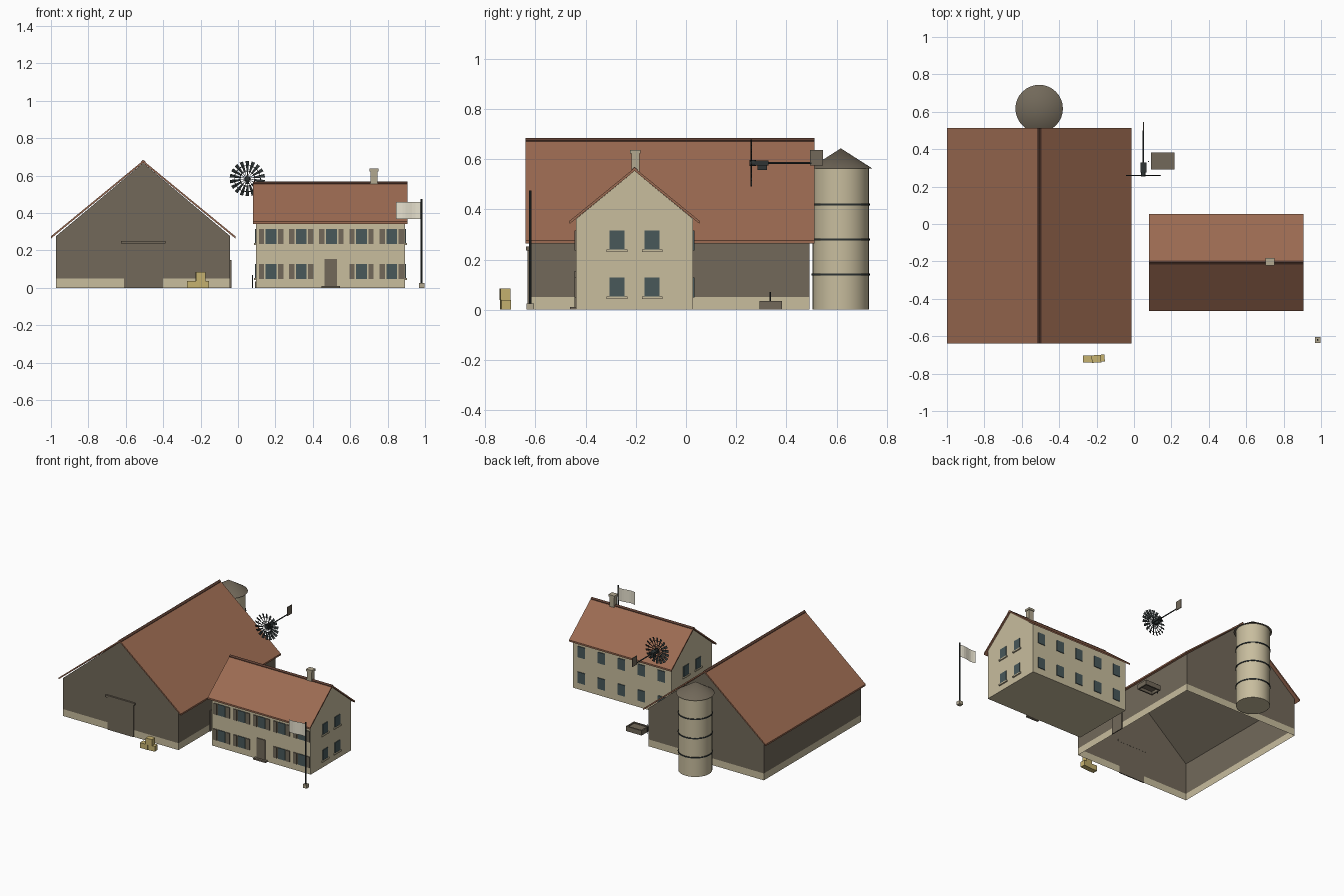
import bpy, bmesh, math
from mathutils import Matrix, Vector

if "Cube" in bpy.data.objects:
    bpy.data.objects.remove(bpy.data.objects["Cube"])


def mat(name, r, g, b):
    m = bpy.data.materials.new(name)
    lin = lambda c: (c / 255 / 12.92) if c < 11 else ((c / 255 + 0.055) / 1.055) ** 2.4
    m.diffuse_color = (lin(r), lin(g), lin(b), 1)
    m.use_nodes = True
    m.node_tree.nodes["Principled BSDF"].inputs["Base Color"].default_value = m.diffuse_color
    return m


CREAM = mat("cream_wall", 200, 189, 158)
WOOD = mat("weathered_wood", 114, 105, 90)
ROOF = mat("red_brown_roof", 156, 107, 82)
RIDGE = mat("dark_ridge", 92, 62, 50)
GLASS = mat("window_glass", 72, 88, 90)
METAL = mat("dark_metal", 46, 52, 52)
STRAW = mat("straw", 198, 178, 112)
STONE = mat("chimney_stone", 178, 168, 144)
CLOTH = mat("flag_cloth", 246, 240, 220)


def finish(name, bm, *mats, smooth=False):
    bmesh.ops.recalc_face_normals(bm, faces=bm.faces)
    me = bpy.data.meshes.new(name)
    bm.to_mesh(me)
    bm.free()
    for m in mats:
        me.materials.append(m)
    ob = bpy.data.objects.new(name, me)
    bpy.context.collection.objects.link(ob)
    if smooth:
        bpy.ops.object.select_all(action='DESELECT')
        ob.select_set(True)
        bpy.context.view_layer.objects.active = ob
        bpy.ops.object.shade_smooth_by_angle(angle=math.radians(35))
    return ob


def add_box(bm, x, y, z, turn=0):
    """Box from (min, max) ranges, optionally turned about its own z axis."""
    c = Vector((sum(x) / 2, sum(y) / 2, sum(z) / 2))
    s = Matrix.Diagonal((x[1] - x[0], y[1] - y[0], z[1] - z[0], 1))
    bmesh.ops.create_cube(bm, size=1, matrix=Matrix.Translation(c) @ Matrix.Rotation(turn, 4, 'Z') @ s)


def boxes(name, m, *specs):
    bm = bmesh.new()
    for s in specs:
        add_box(bm, *s)
    return finish(name, bm, m)


def rod(name, m, a, b, r, r2=None, n=12):
    a, b = Vector(a), Vector(b)
    bm = bmesh.new()
    rot = (b - a).to_track_quat('Z', 'Y').to_matrix().to_4x4()
    bmesh.ops.create_cone(bm, cap_ends=True, segments=n, radius1=r, radius2=r if r2 is None else r2,
                          depth=(b - a).length, matrix=Matrix.Translation((a + b) / 2) @ rot)
    return finish(name, bm, m, smooth=True)


def prism(profile, axis, lo, hi):
    """Extrude a (horizontal, z) profile along 'x' or 'y'."""
    bm = bmesh.new()
    place = (lambda p: (p[0], lo, p[1])) if axis == 'y' else (lambda p: (lo, p[0], p[1]))
    f = bm.faces.new([bm.verts.new(place(p)) for p in profile])
    out = bmesh.ops.extrude_face_region(bm, geom=[f])
    d = (0, hi - lo, 0) if axis == 'y' else (hi - lo, 0, 0)
    bmesh.ops.translate(bm, vec=d, verts=[v for v in out['geom'] if isinstance(v, bmesh.types.BMVert)])
    return bm


def gable(c, w, wall, top):
    return [(c - w, 0), (c + w, 0), (c + w, wall), (c, top), (c - w, wall)]


def chevron(c, w, eave, top, t):
    return [(c - w, eave), (c, top), (c + w, eave), (c + w, eave - t), (c, top - t), (c - w, eave - t)]


# Barn: open-bottomed shell with a pale base band
BX = -0.507
bm = prism(gable(BX, 0.465, 0.277, 0.668), 'y', -0.625, 0.492)
bmesh.ops.recalc_face_normals(bm, faces=bm.faces)
bmesh.ops.delete(bm, geom=[f for f in bm.faces if f.normal.z < -0.9], context='FACES_ONLY')
bmesh.ops.bisect_plane(bm, geom=bm.verts[:] + bm.edges[:] + bm.faces[:], plane_co=(0, 0, 0.05), plane_no=(0, 0, 1))
for f in bm.faces:
    f.material_index = 1 if f.calc_center_median().z < 0.05 else 0
finish("barn_walls", bm, WOOD, CREAM)
finish("barn_roof", prism(chevron(BX, 0.493, 0.276, 0.681, 0.012), 'y', -0.64, 0.513), ROOF)
finish("barn_ridge_cap", prism(chevron(BX, 0.012, 0.674, 0.685, 0.008), 'y', -0.64, 0.513), RIDGE)
boxes("barn_sliding_door", WOOD, ((-0.61, -0.40), (-0.631, -0.624), (0, 0.235)))
boxes("barn_door_track", WOOD, ((-0.625, -0.388), (-0.637, -0.624), (0.236, 0.251)))
boxes("barn_side_door", WOOD, ((-0.043, -0.036), (-0.27, -0.17), (0, 0.15)))

# Silo with hoops and a conical cap
SY = 0.617
rod("silo_body", CREAM, (BX, SY, 0), (BX, SY, 0.565), 0.112, n=32)
rod("silo_cap", WOOD, (BX, SY, 0.562), (BX, SY, 0.643), 0.127, 0, n=32)
for i, z in enumerate((0.14, 0.28, 0.42)):
    rod(f"silo_hoop_{i + 1}", METAL, (BX, SY, z - 0.004), (BX, SY, z + 0.004), 0.116, n=32)

# House
HY, Y0, Y1, X0, X1 = -0.205, -0.438, 0.028, 0.096, 0.893
finish("house_walls", prism(gable(HY, Y1 - HY, 0.362, 0.553), 'x', X0, X1), CREAM)
finish("house_roof", prism(chevron(HY, 0.259, 0.354, 0.565, 0.012), 'x', 0.08, 0.905), ROOF)
finish("house_ridge_cap", prism(chevron(HY - 0.0, 0.011, 0.56, 0.569, 0.008), 'x', 0.08, 0.905), RIDGE)
boxes("chimney", STONE, ((0.709, 0.747), (-0.218, -0.186), (0.5, 0.622)),
      ((0.704, 0.752), (-0.223, -0.181), (0.622, 0.637)))

# Windows, shutters and sills
glass, shutters, sills = [], [], []
for z in ((0.048, 0.128), (0.235, 0.315)):
    for i in range(5):
        x = 0.177 + 0.1612 * i
        glass.append(((x - 0.029, x + 0.029), (Y1 - 0.002, Y1 + 0.005), z))
        if i == 2 and z[0] < 0.1:
            continue
        glass.append(((x - 0.029, x + 0.029), (Y0 - 0.005, Y0 + 0.002), z))
        for s in (-1, 1):
            c = x + s * 0.051
            shutters.append(((c - 0.014, c + 0.014), (Y0 - 0.007, Y0 + 0.002), z))
    for y in (HY - 0.07, HY + 0.07):
        for xw, s in ((X0, -1), (X1, 1)):
            glass.append((sorted((xw - 0.002 * s, xw + 0.005 * s)), (y - 0.03, y + 0.03), (z[0] + 0.005, z[1])))
            sills.append((sorted((xw - 0.002 * s, xw + 0.01 * s)), (y - 0.041, y + 0.041),
                          (z[0] - 0.005, z[0] + 0.004)))
boxes("window_panes", GLASS, *glass)
boxes("shutters", WOOD, *shutters)
boxes("window_sills", CREAM, *sills)
boxes("front_door", WOOD, ((0.462, 0.53), (Y0 - 0.007, Y0 + 0.002), (0.01, 0.155)))
boxes("door_step", WOOD, ((0.446, 0.545), (-0.462, Y0 + 0.002), (0, 0.011)))

# Wind wheel: 18 blades, spokes, ring, hub, gearbox and tail vane
WX, WY, WZ = 0.05, 0.26, 0.584
bm = bmesh.new()
for i in range(18):
    m = Matrix.Translation((WX, WY, WZ)) @ Matrix.Rotation(math.tau * i / 18, 4, 'Y')
    tilt = 0.003
    pts = ((-0.004, tilt, 0.036), (0.004, -tilt, 0.036), (0.0095, -tilt, 0.094), (-0.0095, tilt, 0.094))
    bm.faces.new([bm.verts.new(m @ Vector(p)) for p in pts])
    bmesh.ops.create_cube(bm, size=1, matrix=m @ Matrix.Translation((0, 0, 0.025)) @ Matrix.Diagonal((0.003, 0.003, 0.05, 1)))
finish("wind_wheel_blades", bm, METAL)
for r in (0.04, 0.07):
    bpy.ops.mesh.primitive_torus_add(major_segments=36, minor_segments=6, major_radius=r, minor_radius=0.002,
                                     location=(WX, WY, WZ), rotation=(math.pi / 2, 0, 0))
    ring = bpy.context.object
    ring.name = "wind_wheel_ring"
    ring.data.materials.append(METAL)
rod("wind_wheel_hub", METAL, (WX, WY - 0.006, WZ), (WX, WY + 0.02, WZ), 0.012)
boxes("wind_gearbox", METAL, ((WX - 0.016, WX + 0.016), (0.275, 0.328), (0.575, 0.594)),
      ((WX - 0.009, WX + 0.009), (0.285, 0.322), (0.556, 0.575)))
rod("wind_tail_rod", METAL, (WX, WY, WZ), (WX, 0.5, WZ), 0.004, n=8)
boxes("wind_tail_vane", WOOD, ((WX - 0.003, WX + 0.003), (0.495, 0.546), (0.574, 0.637)))

# Flagpole and gently waving flag
PX, PY = 0.982, -0.62
boxes("flagpole_base", STONE, ((PX - 0.015, PX + 0.015), (PY - 0.015, PY + 0.015), (0, 0.025)))
rod("flagpole", METAL, (PX, PY, 0.02), (PX, PY, 0.475), 0.005, n=8)
bm = bmesh.new()
cols = []
for i in range(9):
    x, y = PX - 0.137 * i / 8, PY + 0.005 * math.sin(i * 0.8)
    cols.append([bm.verts.new((x, y, z)) for z in (0.368, 0.46)])
for a, b in zip(cols, cols[1:]):
    bm.faces.new((a[0], b[0], b[1], a[1]))
finish("flag", bm, CLOTH)

# Straw bales
boxes("straw_bales", STRAW, ((-0.272, -0.209), (-0.741, -0.703), (0, 0.038)),
      ((-0.22, -0.157), (-0.737, -0.7), (0, 0.038), 0.08),
      ((-0.226, -0.176), (-0.741, -0.701), (0.038, 0.084), 0.06))

# Water trough and pump pipe
TX, TY = (0.09, 0.216), (0.292, 0.382)
boxes("water_trough", WOOD, (TX, (TY[0], TY[0] + 0.01), (0, 0.035)), (TX, (TY[1] - 0.01, TY[1]), (0, 0.035)),
      ((TX[0], TX[0] + 0.01), TY, (0, 0.035)), ((TX[1] - 0.01, TX[1]), TY, (0, 0.035)),
      (TX, TY, (0.02, 0.028)))
rod("pump_pipe", METAL, (0.078, 0.335, 0), (0.078, 0.335, 0.07), 0.003, n=8)
